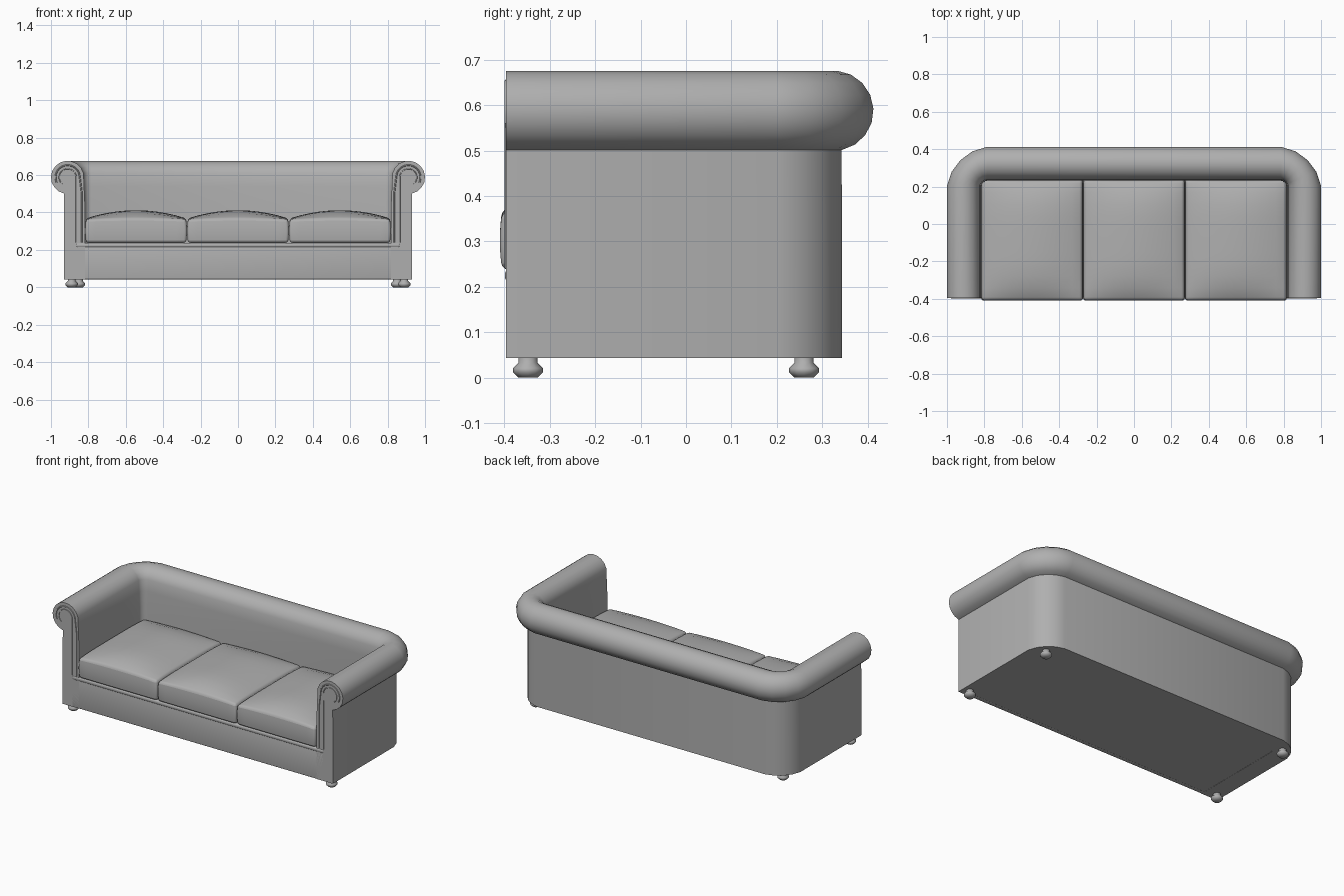
import bpy, bmesh
from math import sin, cos, pi, radians

if "Cube" in bpy.data.objects:
    bpy.data.objects.remove(bpy.data.objects["Cube"])

FRONT, CX, CY, R = -0.396, 0.785, 0.203, 0.21   # arm front, corner centre, outer corner radius

grey = bpy.data.materials.new("dark_grey_upholstery")
grey.diffuse_color = (0.43, 0.43, 0.43, 1)
grey.use_nodes = True
grey.node_tree.nodes["Principled BSDF"].inputs["Base Color"].default_value = grey.diffuse_color


def smooth(ob, angle):
    bpy.ops.object.select_all(action='DESELECT')
    ob.select_set(True)
    bpy.context.view_layer.objects.active = ob
    if ob.type == 'CURVE':
        bpy.ops.object.convert(target='MESH')
    bpy.ops.object.shade_smooth_by_angle(angle=radians(angle))


def finish(name, bm, angle=35):
    bmesh.ops.recalc_face_normals(bm, faces=bm.faces)
    me = bpy.data.meshes.new(name)
    bm.to_mesh(me)
    bm.free()
    me.materials.append(grey)
    ob = bpy.data.objects.new(name, me)
    bpy.context.collection.objects.link(ob)
    smooth(ob, angle)


def u_path(d, front=FRONT, n=4):
    """U-shaped plan line, inset by d from the outermost roll edge; corners slightly flattened."""
    r = R - d
    left = [(-1 + d, front)]
    for i in range(n + 1):
        a = pi - pi / 2 * i / n
        q = r * (1 - 0.06 * abs(sin(2 * a)))
        left.append((-CX + q * cos(a) - 0.005 * (1 - i / n), CY + q * sin(a)))
    return left + [(-x, y) for x, y in reversed(left)]


# Arms and back: one rolled profile swept round the U
profile = [(0.069, 0.043)]
for i in range(13):
    a = radians(258 - 243 * i / 12)
    profile.append((0.0885 + 0.0885 * cos(a), 0.588 + 0.0885 * sin(a)))
profile += [(0.177, 0.54), (0.181, 0.45), (0.182, 0.24), (0.182, 0.043)]
bm = bmesh.new()
rows = [[bm.verts.new((x, y, z)) for x, y in u_path(d)] for d, z in profile]
for i, row in enumerate(rows):
    nxt = rows[(i + 1) % len(rows)]
    for j in range(len(row) - 1):
        bm.faces.new((row[j], row[j + 1], nxt[j + 1], nxt[j]))
for end in (0, -1):
    bm.faces.new([row[end] for row in rows])
finish("rolled_arms_and_back", bm)

# Base under the seat
bm = bmesh.new()
face = bm.faces.new([bm.verts.new((x, y, 0.044)) for x, y in u_path(0.08, -0.385)])
ext = bmesh.ops.extrude_face_region(bm, geom=[face])
top = [v for v in ext['geom'] if isinstance(v, bmesh.types.BMVert)]
bmesh.ops.translate(bm, verts=top, vec=(0, 0, 0.191))
finish("seat_base", bm)


def box(name, centre, size, bevel):
    bm = bmesh.new()
    bmesh.ops.create_cube(bm, size=1)
    for v in bm.verts:
        v.co = [c + s * k for c, s, k in zip(centre, size, v.co)]
    bmesh.ops.bevel(bm, geom=bm.edges[:], offset=bevel, segments=3, profile=0.5, affect='EDGES')
    finish(name, bm)


# Front apron and the rounded rail above it
box("front_apron", (0, -0.384, 0.130), (1.734, 0.024, 0.174), 0.003)
box("front_rail", (0, -0.386, 0.225), (1.734, 0.026, 0.026), 0.01)

# Three crowned seat cushions
for k, side in enumerate(("left", "middle", "right")):
    bm = bmesh.new()
    bmesh.ops.create_cube(bm, size=2)
    bmesh.ops.subdivide_edges(bm, edges=bm.edges[:], cuts=9, use_grid_fill=True)
    for v in bm.verts:
        u, w, t = v.co
        crown = 0.043 * (1 - u * u) * (0.15 + 0.85 * (1 - w ** 4)) + 0.005 * (1 - w ** 4)
        z = 0.301 + 0.063 * t + max(t, 0) * crown
        bulge = 0.005 * (1 - t * t)
        v.co = ((k - 1) * 0.545 + u * (0.267 + bulge), -0.086 + w * (0.319 + bulge), z)
    bm.normal_update()
    sharp = [e for e in bm.edges if e.calc_face_angle(0) > radians(50)]
    bmesh.ops.bevel(bm, geom=sharp, offset=0.014, segments=3, profile=0.5, affect='EDGES')
    finish(side + "_seat_cushion", bm, 50)


# Piping that traces the scroll on each arm front
def piping(name, s, radius, drop_x, end_deg, thick):
    pts = [(drop_x, 0.24), (drop_x, 0.5)]
    for i in range(15):
        a = radians(end_deg * i / 14)
        pts.append((-0.911 + radius * cos(a), 0.588 + radius * sin(a)))
    cu = bpy.data.curves.new(name, 'CURVE')
    cu.dimensions = '3D'
    cu.bevel_depth = thick
    cu.bevel_resolution = 1
    cu.use_fill_caps = True
    cu.materials.append(grey)
    sp = cu.splines.new('POLY')
    sp.points.add(len(pts) - 1)
    for p, (x, z) in zip(sp.points, pts):
        p.co = (-s * x, FRONT, z, 1)
    ob = bpy.data.objects.new(name, cu)
    bpy.context.collection.objects.link(ob)
    smooth(ob, 50)


# Turned bun feet
def foot(name, x, y):
    prof = [(0.021, 0), (0.033, 0.012), (0.033, 0.021), (0.021, 0.033), (0.021, 0.05)]
    n = 12
    bm = bmesh.new()
    rings = [[bm.verts.new((x + r * cos(2 * pi * i / n), y + r * sin(2 * pi * i / n), z))
              for i in range(n)] for r, z in prof]
    for a, b in zip(rings, rings[1:]):
        for i in range(n):
            bm.faces.new((a[i], a[(i + 1) % n], b[(i + 1) % n], b[i]))
    bm.faces.new(rings[0])
    bm.faces.new(rings[-1])
    finish(name, bm, 50)


for s, side in ((-1, "left"), (1, "right")):
    piping(side + "_outer_scroll_piping", s, 0.065, -0.835, 205, 0.004)
    piping(side + "_inner_scroll_piping", s, 0.046, -0.866, 230, 0.0025)
    foot(side + "_front_foot", s * 0.889, -0.348)
    foot(side + "_back_foot", s * 0.851, 0.26)
